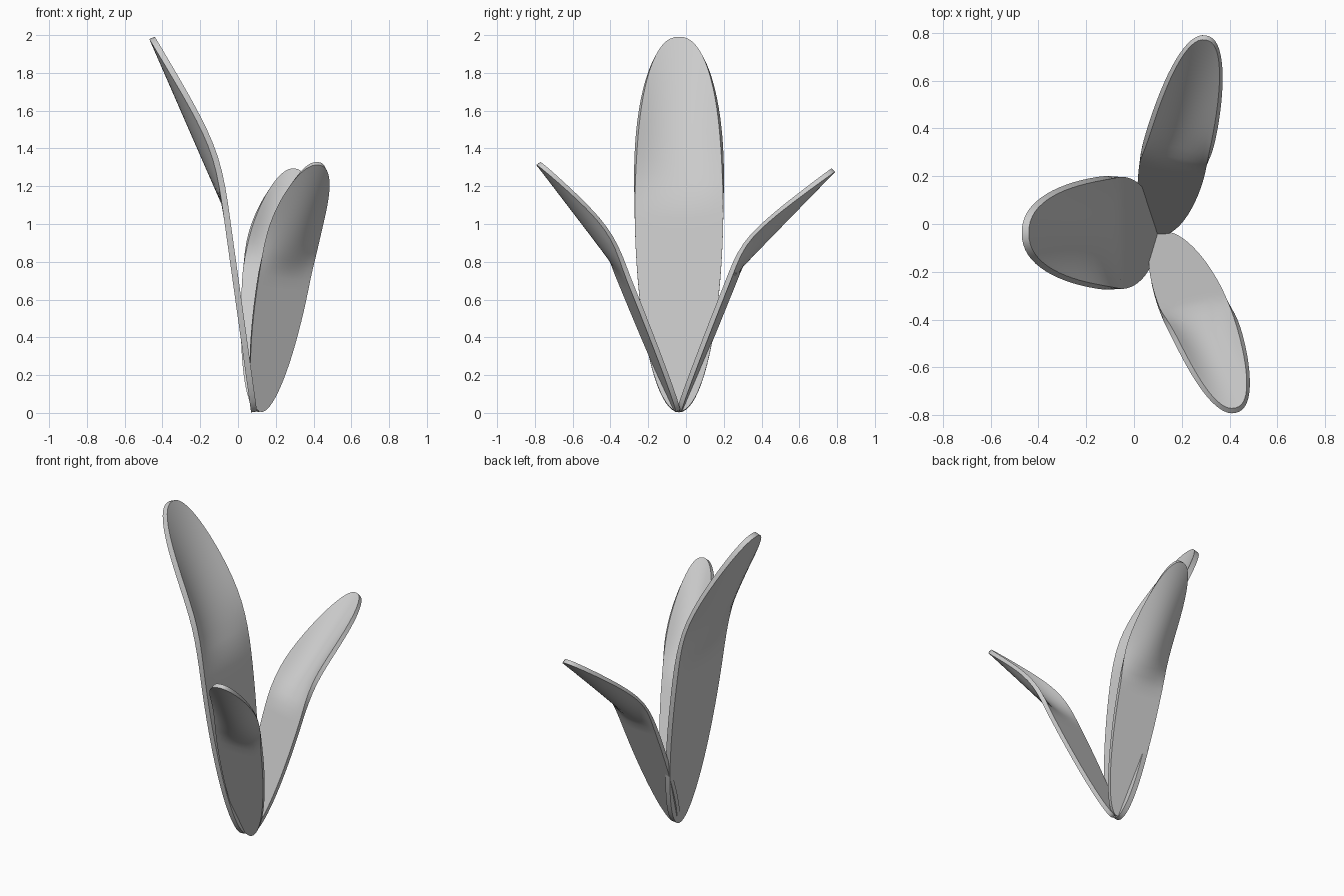
import bpy, bmesh, math
from mathutils import Vector
from mathutils.geometry import interpolate_bezier

if "Cube" in bpy.data.objects:
    bpy.data.objects.remove(bpy.data.objects["Cube"])

ROWS, COLS = 40, 12


def sample(path, t):
    """Point at fraction t of the length of a polyline."""
    lengths = [(b - a).length for a, b in zip(path, path[1:])]
    d = t * sum(lengths)
    for a, b, n in zip(path, path[1:], lengths):
        if d <= n:
            return a.lerp(b, d / n)
        d -= n
    return path[-1].copy()


def leaf(name, base, bend, corner, tip, across, width, thickness):
    base, bend, corner, tip = map(Vector, (base, bend, corner, tip))
    across = Vector(across).normalized()
    # the rim curves outward, the midrib takes the straight line to the tip
    curve = interpolate_bezier(bend, bend.lerp(corner, .92), tip.lerp(corner, .92), tip, 24)
    rim = [base] + list(curve)
    chord = [base] + [bend.lerp(tip, i / 23) for i in range(24)]
    bm = bmesh.new()
    grid = []
    for i in range(ROWS + 1):
        t = (1 - math.cos(math.pi * i / ROWS)) / 2
        u = (t - .54) / (.46 if t > .54 else .54)
        power = 2.25 if t > .54 else 2.0
        half = width / 2 * max(0, 1 - abs(u) ** power) ** (1 / power)
        edge, mid = sample(rim, t), sample(chord, t)
        row = []
        for j in range(COLS + 1):
            v = 2 * j / COLS - 1
            row.append(bm.verts.new(edge.lerp(mid, 1 - v * v) + across * half * v))
        grid.append(row)
    for r0, r1 in zip(grid, grid[1:]):
        for j in range(COLS):
            bm.faces.new((r0[j], r0[j + 1], r1[j + 1], r1[j]))
    bmesh.ops.remove_doubles(bm, verts=bm.verts[:], dist=1e-4)
    bmesh.ops.recalc_face_normals(bm, faces=bm.faces[:])
    mesh = bpy.data.meshes.new(name)
    bm.to_mesh(mesh)
    bm.free()
    ob = bpy.data.objects.new(name, mesh)
    bpy.context.collection.objects.link(ob)
    bpy.ops.object.select_all(action='DESELECT')
    bpy.context.view_layer.objects.active = ob
    ob.select_set(True)
    # blade thickness
    mod = ob.modifiers.new("thickness", 'SOLIDIFY')
    mod.thickness = thickness
    mod.offset = 0
    bpy.ops.object.modifier_apply(modifier=mod.name)
    bpy.ops.object.shade_smooth_by_angle(angle=math.radians(40))


# tall leaf leaning left
leaf("tall_leaf", (.085, -.037, .005), (-.068, -.037, 1.1), (-.116, -.037, 1.42),
     (-.455, -.037, 1.985), (0, 1, 0), .47, .032)
# short leaf leaning to the front
leaf("front_leaf", (.12, -.045, .01), (.25, -.345, .75), (.30, -.43, 1.0),
     (.425, -.78, 1.32), (.95, .22, -.1), .28, .026)
# short leaf leaning to the back
leaf("back_leaf", (.105, -.035, .01), (.165, .26, .75), (.19, .335, .95),
     (.30, .78, 1.285), (.97, -.15, -.07), .28, .026)
